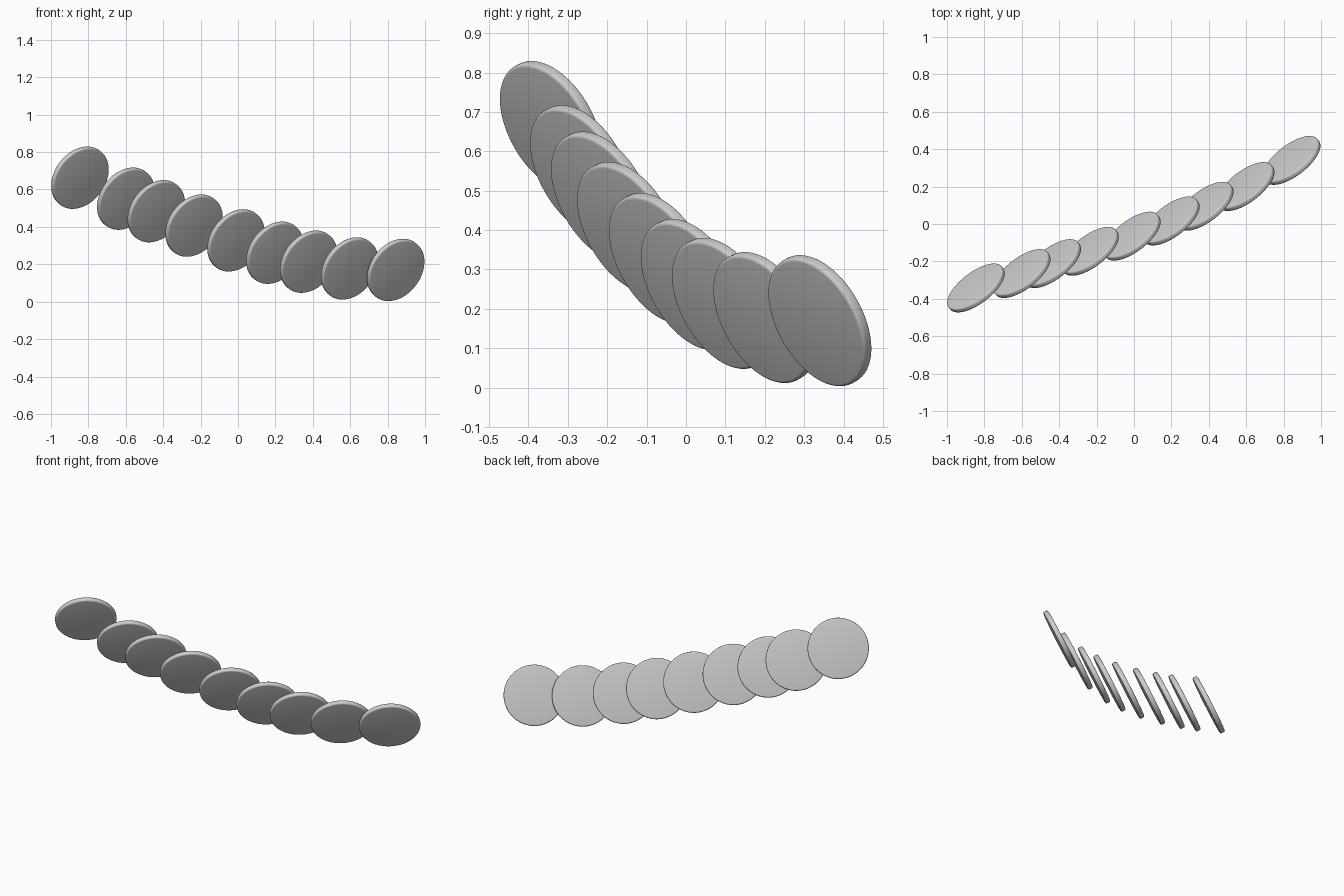
import bpy
from mathutils import Vector

if "Cube" in bpy.data.objects:
    bpy.data.objects.remove(bpy.data.objects["Cube"])

# Shared disc size and facing direction
RADIUS, THICK = 0.179, 0.03
NORMAL = Vector((-0.555, 0.723, 0.41)).normalized()

# Disc centres along the curved chain
CENTRES = [
    (-0.845, -0.342, 0.663), (-0.600, -0.265, 0.551), (-0.437, -0.212, 0.484),
    (-0.235, -0.146, 0.407), (-0.011, -0.065, 0.328), (0.197, 0.016, 0.262),
    (0.378, 0.095, 0.214), (0.597, 0.200, 0.178), (0.843, 0.340, 0.170),
]


def add_disc(name, centre):
    bpy.ops.mesh.primitive_cylinder_add(vertices=96, radius=RADIUS, depth=THICK, location=centre)
    disc = bpy.context.object
    disc.name = name
    disc.rotation_euler = NORMAL.to_track_quat('Z', 'Y').to_euler()
    # softened rim
    bevel = disc.modifiers.new("rounded_rim", 'BEVEL')
    bevel.width = 0.009
    bevel.segments = 4
    bevel.limit_method = 'ANGLE'
    bpy.ops.object.modifier_apply(modifier=bevel.name)
    bpy.ops.object.shade_smooth_by_angle()


for i, c in enumerate(CENTRES):
    add_disc(f"disc_{i + 1}", c)
